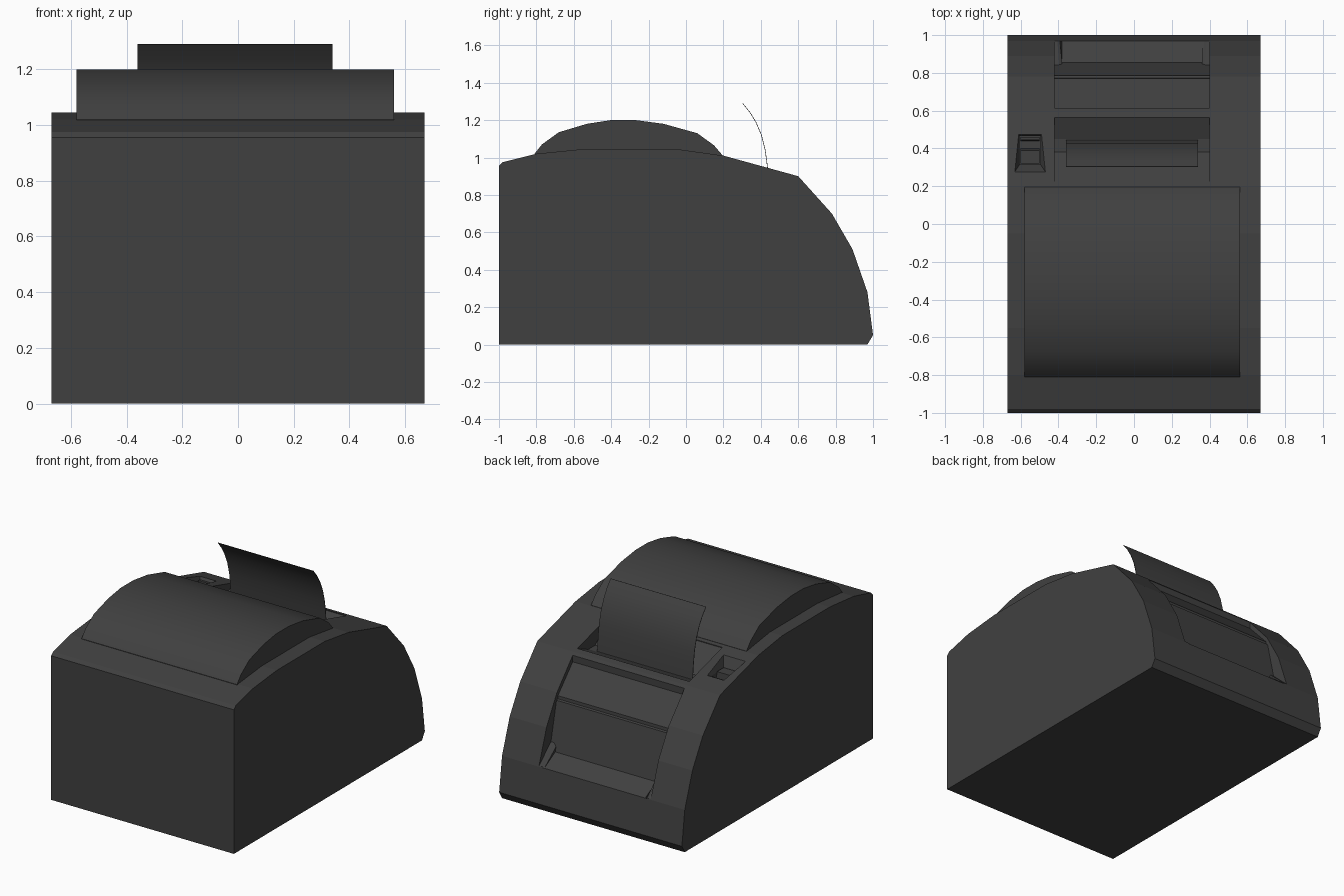
import bpy, bmesh, math

if "Cube" in bpy.data.objects:
    bpy.data.objects.remove(bpy.data.objects["Cube"], do_unlink=True)


def make_material(name, rgb):
    mat = bpy.data.materials.new(name)
    mat.use_nodes = True
    color = (*rgb, 1)
    mat.diffuse_color = color
    mat.node_tree.nodes["Principled BSDF"].inputs["Base Color"].default_value = color
    return mat


charcoal = make_material("charcoal plastic", (0.051, 0.051, 0.051))


def add_object(name, bm):
    mesh = bpy.data.meshes.new(name)
    bm.to_mesh(mesh)
    bm.free()
    mesh.materials.append(charcoal)
    obj = bpy.data.objects.new(name, mesh)
    bpy.context.collection.objects.link(obj)
    return obj


def activate(obj):
    bpy.ops.object.select_all(action="DESELECT")
    obj.select_set(True)
    bpy.context.view_layer.objects.active = obj


def prism(name, profile, x0, x1, round_edge=None):
    """Extrude a (y, z) side profile along x; optionally round the end corners of one strip."""
    bm = bmesh.new()
    start = [bm.verts.new((x0, y, z)) for y, z in profile]
    end = [bm.verts.new((x1, y, z)) for y, z in profile]
    n = len(profile)
    bm.faces.new(start)
    bm.faces.new(end[::-1])
    for i in range(n):
        j = (i + 1) % n
        bm.faces.new((start[j], start[i], end[i], end[j]))
    if round_edge is not None:
        edges = [bm.edges.get((side[round_edge], side[round_edge + 1])) for side in (start, end)]
        bmesh.ops.bevel(bm, geom=edges, offset=0.04, segments=3, affect="EDGES")
    bmesh.ops.recalc_face_normals(bm, faces=bm.faces)
    return add_object(name, bm)


def frustum(name, bottom, z0, top, z1):
    """Tapered box; each rectangle is (x0, x1, y0, y1)."""
    bm = bmesh.new()
    rings = []
    for (x0, x1, y0, y1), z in ((bottom, z0), (top, z1)):
        rings.append([bm.verts.new((x, y, z)) for x, y in ((x0, y0), (x1, y0), (x1, y1), (x0, y1))])
    low, high = rings
    bm.faces.new(low[::-1])
    bm.faces.new(high)
    for i in range(4):
        j = (i + 1) % 4
        bm.faces.new((low[i], low[j], high[j], high[i]))
    bmesh.ops.recalc_face_normals(bm, faces=bm.faces)
    return add_object(name, bm)


def carve(obj, cutter):
    cutter.hide_render = True
    mod = obj.modifiers.new("carve", "BOOLEAN")
    mod.operation = "DIFFERENCE"
    mod.solver = "EXACT"
    mod.object = cutter
    activate(obj)
    bpy.ops.object.modifier_apply(modifier=mod.name)
    bpy.data.objects.remove(cutter, do_unlink=True)


# Housing: flat front, gently arched top, curved back
housing = prism("housing", [
    (-1, 0), (-1, 0.955), (-0.98, 0.975), (-0.8, 1.02), (-0.55, 1.045), (-0.05, 1.045),
    (0.2, 1.01), (0.6, 0.9), (0.78, 0.7), (0.89, 0.51), (0.97, 0.28), (1, 0.05), (0.97, 0),
], -0.67, 0.67)

# Recessed back panel with a crease and a sloping ledge
carve(housing, prism("panel_cutter", [
    (0.615, 1.0), (0.615, 0.84), (0.77, 0.675), (0.772, 0.655), (0.785, 0.65),
    (0.855, 0.345), (0.98, 0.275), (1.15, 0.18), (1.15, 1.0),
], -0.42, 0.40, round_edge=5))

# V-shaped paper trough
carve(housing, prism("trough_cutter", [
    (0.22, 1.2), (0.22, 1.0), (0.38, 0.86), (0.45, 0.86), (0.565, 0.905), (0.565, 1.2),
], -0.42, 0.40))

# Button well: bevelled rim, then a straight pocket
carve(housing, frustum("rim_cutter", (-0.605, -0.495, 0.315, 0.465), 0.92,
                       (-0.635, -0.465, 0.27, 0.52), 1.0))
carve(housing, frustum("well_cutter", (-0.605, -0.495, 0.315, 0.465), 0.84,
                       (-0.605, -0.495, 0.315, 0.465), 0.95))
frustum("feed_button", (-0.6, -0.5, 0.32, 0.4), 0.83, (-0.6, -0.5, 0.32, 0.39), 0.93)
frustum("button_bar", (-0.6, -0.5, 0.44, 0.46), 0.83, (-0.6, -0.5, 0.445, 0.46), 0.92)

# Domed cover over the paper roll
cover = prism("roll_cover", [
    (-0.81, 0.98), (-0.81, 1.02), (-0.77, 1.07), (-0.68, 1.135), (-0.53, 1.18), (-0.4, 1.2),
    (-0.27, 1.2), (-0.12, 1.18), (0.06, 1.13), (0.15, 1.065), (0.195, 1.012), (0.195, 0.98),
], -0.58, 0.56)
activate(cover)
bpy.ops.object.shade_smooth_by_angle(angle=math.radians(30))

# Curled paper sheet
path = [(0.445, 0.86), (0.437, 0.95), (0.425, 1.04), (0.405, 1.12), (0.375, 1.19),
        (0.345, 1.24), (0.305, 1.29)]
paper = prism("paper", path + [(y - 0.003, z - 0.001) for y, z in reversed(path)], -0.36, 0.34)
activate(paper)
bpy.ops.object.shade_smooth_by_angle(angle=math.radians(30))
